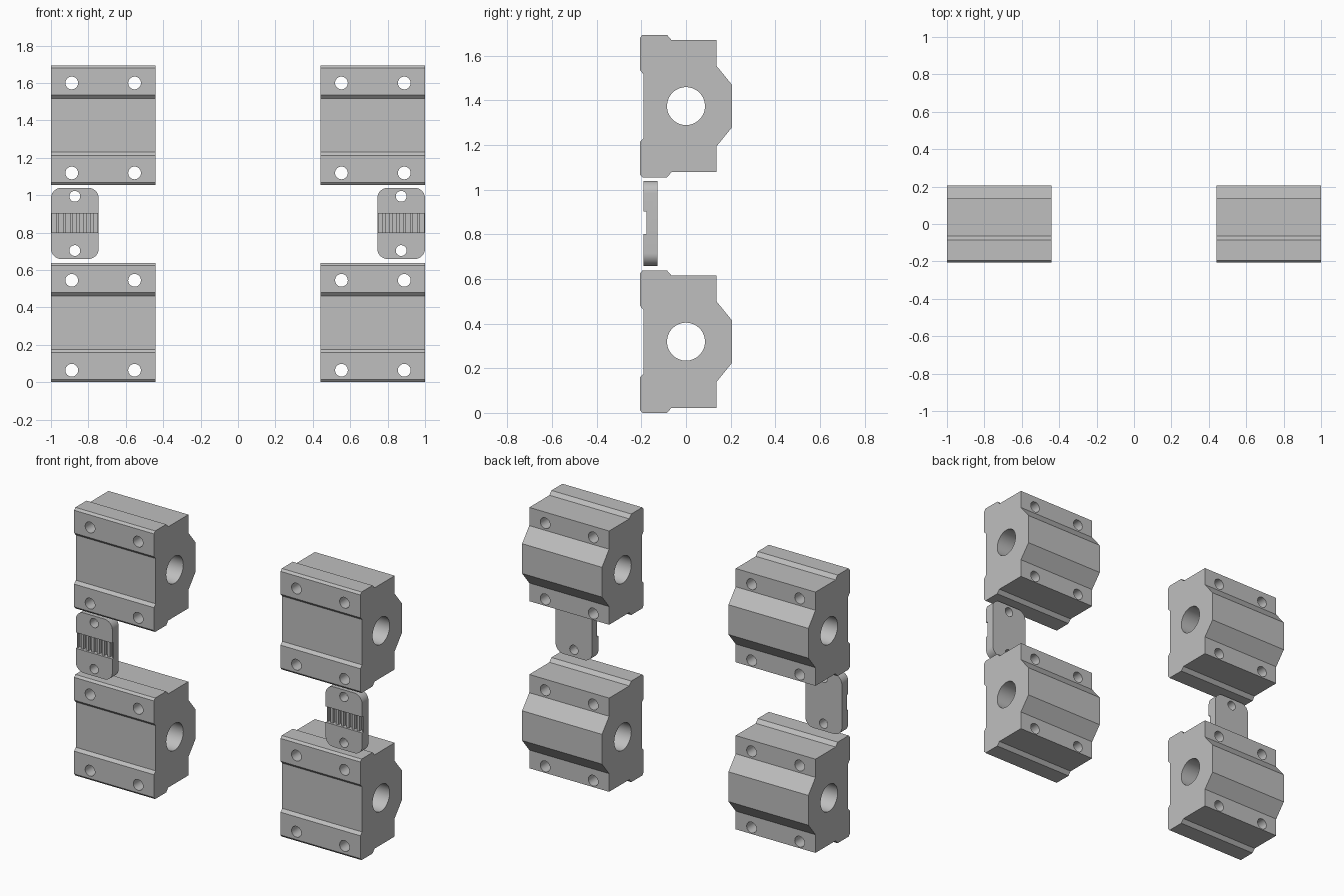
import bpy, bmesh
from math import sin, cos, pi, radians
from mathutils import Vector

if "Cube" in bpy.data.objects:
    bpy.data.objects.remove(bpy.data.objects["Cube"], do_unlink=True)

grey = bpy.data.materials.new("aluminium grey")
grey.use_nodes = True
COLOUR = (0.52, 0.52, 0.52, 1)
grey.diffuse_color = COLOUR
grey.node_tree.nodes["Principled BSDF"].inputs["Base Color"].default_value = COLOUR


def prism(name, outline, axis, lo, hi):
    """Extrude a closed 2D outline along the given axis."""
    place = {"x": lambda u, v, w: (w, u, v),
             "y": lambda u, v, w: (u, w, v),
             "z": lambda u, v, w: (u, v, w)}[axis]
    bm = bmesh.new()
    face = bm.faces.new([bm.verts.new(place(u, v, lo)) for u, v in outline])
    new = bmesh.ops.extrude_face_region(bm, geom=[face])["geom"]
    shift = Vector(place(0, 0, hi - lo))
    bmesh.ops.translate(bm, vec=shift, verts=[g for g in new if isinstance(g, bmesh.types.BMVert)])
    bmesh.ops.recalc_face_normals(bm, faces=bm.faces)
    mesh = bpy.data.meshes.new(name)
    bm.to_mesh(mesh)
    bm.free()
    mesh.materials.append(grey)
    obj = bpy.data.objects.new(name, mesh)
    bpy.context.collection.objects.link(obj)
    return obj


def arc(cu, cv, r, start, end, steps):
    angles = [radians(start + (end - start) * i / steps) for i in range(steps + 1)]
    return [(cu + r * cos(a), cv + r * sin(a)) for a in angles]


def circle(cu, cv, r, steps=40):
    return arc(cu, cv, r, 0, 360, steps)[:-1]


def cut(obj, cutter):
    """Subtract the cutter, bake the result and remove the cutter."""
    cutter.hide_render = True
    mod = obj.modifiers.new("cut", "BOOLEAN")
    mod.operation, mod.solver, mod.object = "DIFFERENCE", "EXACT", cutter
    bpy.context.view_layer.update()
    graph = bpy.context.evaluated_depsgraph_get()
    baked = bpy.data.meshes.new_from_object(obj.evaluated_get(graph))
    obj.modifiers.clear()
    obj.data = baked
    bpy.data.objects.remove(cutter, do_unlink=True)


def finish(obj):
    bpy.ops.object.select_all(action="DESELECT")
    obj.select_set(True)
    bpy.context.view_layer.objects.active = obj
    bpy.ops.object.shade_smooth_by_angle(angle=radians(30))


def copy(obj, name, location):
    twin = bpy.data.objects.new(name, obj.data)
    twin.location = location
    bpy.context.collection.objects.link(twin)


# Bearing block: upper half of the side profile, mirrored for the lower half
half = [(-0.19, 0.143), (-0.207, 0.161), (-0.207, 0.305), (-0.195, 0.319), (-0.085, 0.319),
        (-0.065, 0.296), (0.136, 0.296), (0.136, 0.181), (0.207, 0.094)]
profile = half + [(y, -z) for y, z in reversed(half)]
LENGTH = 0.558
block = prism("bearing_block_lower_left", profile, "x", -LENGTH / 2, LENGTH / 2)

# Shaft bore and four mounting holes
cut(block, prism("bore_cutter", circle(0, 0, 0.085, 64), "x", -1, 1))
for x in (-0.168, 0.168):
    for z in (-0.255, 0.226):
        cut(block, prism("hole_cutter", circle(x, z, 0.034), "y", -1, 1))
finish(block)

BLOCK_X, LOW, HIGH = 1 - LENGTH / 2, 0.319, 1.374
block.location = (BLOCK_X, 0, LOW)
copy(block, "bearing_block_lower_right", (-BLOCK_X, 0, LOW))
copy(block, "bearing_block_upper_left", (BLOCK_X, 0, HIGH))
copy(block, "bearing_block_upper_right", (-BLOCK_X, 0, HIGH))

# Belt clamp plate with rounded corners
W, H, R = 0.1275, 0.19, 0.055
FRONT, BACK = -0.19, -0.127
outline = []
for i, (sx, sz) in enumerate([(1, 1), (-1, 1), (-1, -1), (1, -1)]):
    outline += arc(sx * (W - R), sz * (H - R), R, 90 * i, 90 * i + 90, 10)
clamp = prism("belt_clamp_left", outline, "y", FRONT, BACK)
for z in (-0.145, 0.145):
    cut(clamp, prism("hole_cutter", circle(0, z, 0.029), "y", -1, 1))

# Toothed belt channel across the front
FLOOR, SLOT, PITCH, SLOT_W = -0.177, -0.157, 0.037, 0.02
comb = [(-0.2, -0.3), (-0.2, FLOOR)]
for i in range(-3, 4):
    a, b = i * PITCH - SLOT_W / 2, i * PITCH + SLOT_W / 2
    comb += [(a, FLOOR), (a, SLOT), (b, SLOT), (b, FLOOR)]
comb += [(0.2, FLOOR), (0.2, -0.3)]
cut(clamp, prism("channel_cutter", comb, "z", -0.048, 0.052))
finish(clamp)

CLAMP_Z = 0.849
clamp.location = (1 - W, 0, CLAMP_Z)
copy(clamp, "belt_clamp_right", (W - 1, 0, CLAMP_Z))
